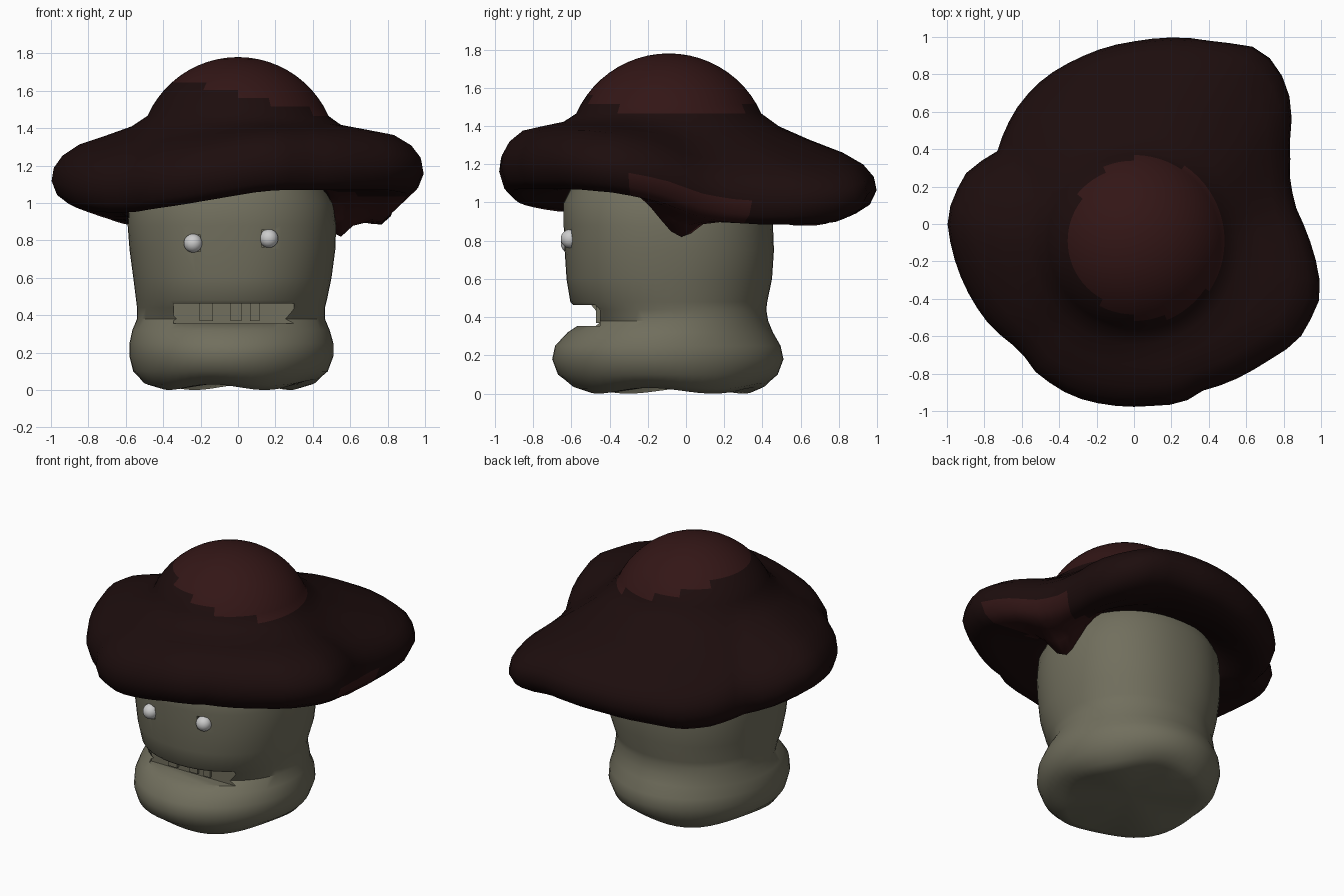
import bpy, bmesh, math
from math import pi, sin, cos, exp

if "Cube" in bpy.data.objects:
    bpy.data.objects.remove(bpy.data.objects["Cube"])


def material(name, rgb):
    m = bpy.data.materials.new(name)
    m.diffuse_color = (*rgb, 1)
    m.use_nodes = True
    m.node_tree.nodes["Principled BSDF"].inputs["Base Color"].default_value = m.diffuse_color
    return m


RED = material("cap_red", (0.033, 0.008, 0.008))
DARK = material("cap_dark", (0.012, 0.004, 0.004))
SKIN = material("stem_skin", (0.165, 0.158, 0.11))


def loft(name, rings, mats, bottom, top):
    """Skin closed rings (ordered bottom to top), closing both ends on a point."""
    bm = bmesh.new()
    rows = [[bm.verts.new(p) for p in r] for r in rings]
    n = len(rows[0])
    for a, b in zip(rows, rows[1:]):
        for i in range(n):
            j = (i + 1) % n
            bm.faces.new((a[i], a[j], b[j], b[i]))
    lo, hi = bm.verts.new(bottom), bm.verts.new(top)
    for i in range(n):
        j = (i + 1) % n
        bm.faces.new((lo, rows[0][j], rows[0][i]))
        bm.faces.new((hi, rows[-1][i], rows[-1][j]))
    bmesh.ops.recalc_face_normals(bm, faces=bm.faces)
    me = bpy.data.meshes.new(name)
    bm.to_mesh(me)
    bm.free()
    for m in mats:
        me.materials.append(m)
    ob = bpy.data.objects.new(name, me)
    bpy.context.collection.objects.link(ob)
    return ob


def activate(ob):
    bpy.ops.object.select_all(action='DESELECT')
    ob.select_set(True)
    bpy.context.view_layer.objects.active = ob


def smooth(ob, angle=40):
    activate(ob)
    bpy.ops.object.shade_smooth_by_angle(angle=math.radians(angle))


def box(name, x0, x1, y0, y1, z0, z1):
    bpy.ops.mesh.primitive_cube_add(
        size=1, location=((x0 + x1) / 2, (y0 + y1) / 2, (z0 + z1) / 2))
    ob = bpy.context.object
    ob.name = name
    ob.scale = (x1 - x0, y1 - y0, z1 - z0)
    return ob


def cut(ob, cutter):
    cutter.hide_render = True
    mod = ob.modifiers.new("cut", 'BOOLEAN')
    mod.operation, mod.object, mod.solver = 'DIFFERENCE', cutter, 'EXACT'
    activate(ob)
    bpy.ops.object.modifier_apply(modifier=mod.name)
    bpy.data.objects.remove(cutter, do_unlink=True)


# Stem: rounded rings given as z, left, right, front, back
STEM = [
    (0.015, -0.42, 0.33, -0.52, 0.36), (0.04, -0.51, 0.42, -0.60, 0.42),
    (0.10, -0.56, 0.48, -0.67, 0.48), (0.18, -0.58, 0.51, -0.70, 0.51),
    (0.25, -0.58, 0.51, -0.685, 0.495), (0.32, -0.565, 0.49, -0.62, 0.455),
    (0.38, -0.54, 0.465, -0.53, 0.43), (0.44, -0.54, 0.465, -0.57, 0.42),
    (0.48, -0.545, 0.475, -0.605, 0.425), (0.60, -0.56, 0.50, -0.625, 0.45),
    (0.75, -0.58, 0.52, -0.635, 0.46), (0.88, -0.59, 0.525, -0.64, 0.455),
    (1.00, -0.58, 0.51, -0.64, 0.45), (1.08, -0.54, 0.47, -0.60, 0.42),
    (1.13, -0.40, 0.35, -0.45, 0.30)]
rings = []
for z, l, r, f, b in STEM:
    ring = []
    power = 1.0 if z < 0.35 else 0.95 if z < 0.5 else 0.9
    for i in range(56):
        a = 2 * pi * i / 56
        c, s = cos(a), sin(a)
        c = math.copysign(abs(c) ** power, c)
        s = math.copysign(abs(s) ** power, s)
        dz = 0.015 * sin(4 * a + 2.6) if z < 0.05 else 0
        ring.append(((l + r) / 2 + (r - l) / 2 * c, (f + b) / 2 + (b - f) / 2 * s, z + dz))
    rings.append(ring)
stem = loft("stem", rings, [SKIN], (-0.03, -0.08, 0.05), (-0.03, -0.08, 1.14))

# Mouth slot and shallow eye sockets
cut(stem, box("mouth_cutter", -0.345, 0.30, -0.9, -0.45, 0.355, 0.463))
EYES = [(-0.24, 0.785), (0.165, 0.81)]
for x, z in EYES:
    cut(stem, box("socket_cutter", x - 0.04, x + 0.04, -0.9, -0.6, z - 0.045, z + 0.045))
smooth(stem)

# Teeth
for i, (x, w) in enumerate([(-0.17, 0.07), (-0.01, 0.06), (0.09, 0.05)]):
    t = box("tooth_%d" % (i + 1), x - w / 2, x + w / 2, -0.47, -0.43, 0.37, 0.47)
    t.data.materials.append(SKIN)

# Eyes
for side, (x, z) in zip(("left", "right"), EYES):
    bpy.ops.mesh.primitive_uv_sphere_add(
        segments=24, ring_count=14, radius=0.05, location=(x, -0.605, z))
    bpy.context.object.name = "eye_" + side
    smooth(bpy.context.object)

# Cap: wavy brim outline as x, y, height of lower edge
BRIM = [
    (1.00, -0.38, 1.05), (0.95, -0.12, 1.0), (0.87, 0.07, 0.93), (0.83, 0.22, 0.90),
    (0.83, 0.42, 0.885), (0.84, 0.65, 0.885), (0.76, 0.86, 0.89), (0.63, 0.95, 0.92),
    (0.45, 0.97, 0.95), (0.03, 0.98, 0.94), (-0.31, 0.88, 0.91), (-0.48, 0.78, 0.88),
    (-0.62, 0.63, 0.88), (-0.73, 0.39, 0.91), (-0.90, 0.27, 0.96), (-1.0, 0.04, 1.00),
    (-0.97, -0.15, 0.99), (-0.88, -0.38, 0.96), (-0.78, -0.53, 0.95),
    (-0.60, -0.68, 0.95), (-0.55, -0.77, 0.96), (-0.33, -0.92, 0.99), (0.12, -0.97, 1.06),
    (0.25, -0.96, 1.07), (0.37, -0.89, 1.07), (0.70, -0.74, 1.07), (0.88, -0.62, 1.07)]
N = 64
polar = sorted((math.atan2(y, x) % (2 * pi), math.hypot(x, y), b) for x, y, b in BRIM)
polar = ([(polar[-1][0] - 2 * pi, *polar[-1][1:])] + polar
         + [(polar[0][0] + 2 * pi, *polar[0][1:])])


def brim_at(a):
    for p, q in zip(polar, polar[1:]):
        if p[0] <= a <= q[0]:
            t = (a - p[0]) / (q[0] - p[0])
            return p[1] + t * (q[1] - p[1]), p[2] + t * (q[2] - p[2])


def dip(a):
    """How far the underside folds down beside the stem on each side."""
    d = (a - 0.1 + pi) % (2 * pi) - pi
    return 0.25 * exp(-(d / 0.3) ** 2) + 0.17 * exp(-((a - 2.8) / 0.4) ** 2)


CX, CY, DOME_R, DOME_Z = 0.0, -0.09, 0.53, 1.25
# Brim section: position from dome foot (0) to outline (1), height above lower
# edge, share of that height, inner level for the rest, share of the side fold
SECTION = [
    (-0.25, 0, 0, 1.12, 0), (0.0, 0, 0, 1.09, 1), (0.12, 0, 0.15, 1.08, 0.95),
    (0.3, 0.02, 0.5, 1.06, 0.5), (0.6, 0.01, 0.9, 1.0, 0.12), (0.82, 0.0, 1, 0, 0),
    (0.94, 0.045, 1, 0, 0), (1.0, 0.12, 1, 0, 0), (0.975, 0.19, 1, 0, 0),
    (0.88, 0.255, 1, 0, 0), (0.7, 0.31, 0.95, 1.38, 0), (0.4, 0.33, 0.6, 1.41, 0),
    (0.12, 0.33, 0.2, 1.43, 0)]
rings = []
for u, h, k, inner, fold in SECTION:
    ring = []
    for i in range(N):
        a = 2 * pi * i / N
        r, b = brim_at(a)
        x0, y0 = CX + 0.51 * cos(a), CY + 0.51 * sin(a)
        ring.append((x0 + u * (r * cos(a) - x0), y0 + u * (r * sin(a) - y0),
                     k * (b + h) + (1 - k) * inner - fold * dip(a)))
    rings.append(ring)
for e in range(24, 90, 6):
    rr, z = DOME_R * cos(math.radians(e)), DOME_Z + DOME_R * sin(math.radians(e))
    rings.append([(CX + rr * cos(2 * pi * i / N), CY + rr * sin(2 * pi * i / N), z)
                  for i in range(N)])
cap = loft("cap", rings, [DARK, RED], (CX, CY, 1.13), (CX, CY, DOME_Z + DOME_R))
# Red on the upper dome, and under the right side of the brim
for p in cap.data.polygons:
    x, y, z = p.center
    top = z > 1.56 - 0.1 * cos(math.atan2(y - CY, x) - 0.2)
    under = p.normal.z < -0.2 and x > 0.45 and abs(y) < 0.3
    p.material_index = int(top or under)
smooth(cap, 70)
